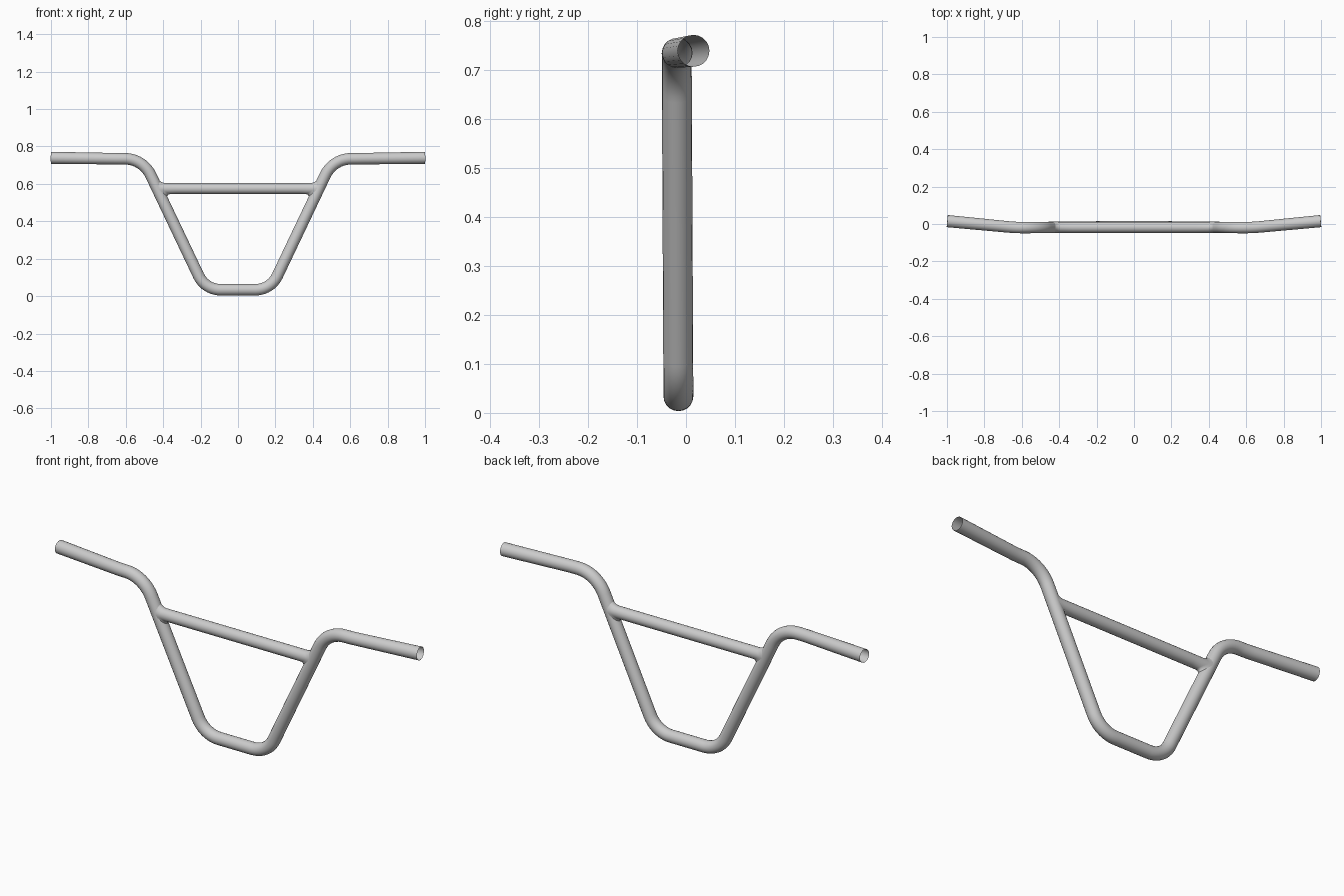
import bpy, bmesh, math
from mathutils import Vector

if "Cube" in bpy.data.objects:
    bpy.data.objects.remove(bpy.data.objects["Cube"])

SIDES = 20
R = 0.0305
SLOPE = 0.475            # sideways lean of the legs per unit of height
COS = 1 / math.sqrt(1 + SLOPE ** 2)


def loft(name, rings):
    """Skin open-ended rings of points into a smooth tube."""
    bm = bmesh.new()
    vr = [[bm.verts.new(p) for p in ring] for ring in rings]
    for a, b in zip(vr, vr[1:]):
        for i in range(len(a)):
            j = (i + 1) % len(a)
            bm.faces.new((a[i], a[j], b[j], b[i]))
    bmesh.ops.recalc_face_normals(bm, faces=bm.faces)
    for f in bm.faces:
        f.smooth = True
    me = bpy.data.meshes.new(name)
    bm.to_mesh(me)
    bm.free()
    ob = bpy.data.objects.new(name, me)
    bpy.context.collection.objects.link(ob)
    return ob


def fillet(prev, p, nxt, t, steps):
    """Circular arc replacing a corner, tangent length t."""
    d1, d2 = (p - prev).normalized(), (nxt - p).normalized()
    th = d1.angle(d2)
    rad = t / math.tan(th / 2)
    n = (d2 - d1 * d1.dot(d2)).normalized()
    start = p - d1 * t
    return [start + d1 * rad * math.sin(th * k / steps)
            + n * rad * (1 - math.cos(th * k / steps)) for k in range(steps + 1)]


# Main bent tube: corner position, tangent length, arc steps
half = [((0.175, -0.0155, 0.034), 0.082, 10),
        ((0.508, -0.019, 0.734), 0.097, 10),
        ((0.637, -0.019, 0.7345), 0.03, 3),
        ((0.9985, 0.0155, 0.739), 0, 0)]
corners = [((-p[0], p[1], p[2]), t, s) for p, t, s in reversed(half)] + half
pts = [Vector(c[0]) for c in corners]
path = [pts[0]]
for i in range(1, len(pts) - 1):
    path += fillet(pts[i - 1], pts[i], pts[i + 1], corners[i][1], corners[i][2])
path.append(pts[-1])

rings = []
for i, p in enumerate(path):
    tan = (path[min(i + 1, len(path) - 1)] - path[max(i - 1, 0)])
    if 0 < i < len(path) - 1:
        tan = (path[i + 1] - p).normalized() + (p - path[i - 1]).normalized()
    tan.normalize()
    u = Vector((0, 1, 0))
    u = (u - tan * u.dot(tan)).normalized()
    v = tan.cross(u)
    r = 0.0325 if i in (0, len(path) - 1) else R
    rings.append([p + r * (u * math.cos(a) + v * math.sin(a))
                  for a in (2 * math.pi * k / SIDES for k in range(SIDES))])
loft("handlebar_tube", rings)

# Crossbar with flared weld collars that follow the leg surface
ZC, YC = 0.575, -0.0175


def bar_ring(side, ky, kz, inset):
    ring = []
    for k in range(SIDES):
        a = 2 * math.pi * k / SIDES
        y, z = ky * math.cos(a), ZC + kz * math.sin(a)
        x = 0.415 + (z - 0.54) * SLOPE
        x -= math.sqrt(max(R * R - y * y, 0)) / COS + inset
        ring.append((side * x, YC + y, z))
    return ring


collar = [(0.0302, 0.044, -0.003), (0.0300, 0.038, 0.003),
          (0.0297, 0.0325, 0.009), (0.0295, 0.0295, 0.019)]
left = [bar_ring(-1, *c) for c in collar]
right = [bar_ring(1, *c) for c in reversed(collar)]
mid = [[(x, YC + 0.0295 * math.cos(2 * math.pi * k / SIDES),
         ZC + 0.0295 * math.sin(2 * math.pi * k / SIDES)) for k in range(SIDES)]
       for x in (-0.33, 0.33)]
loft("crossbar", left + mid + right)
